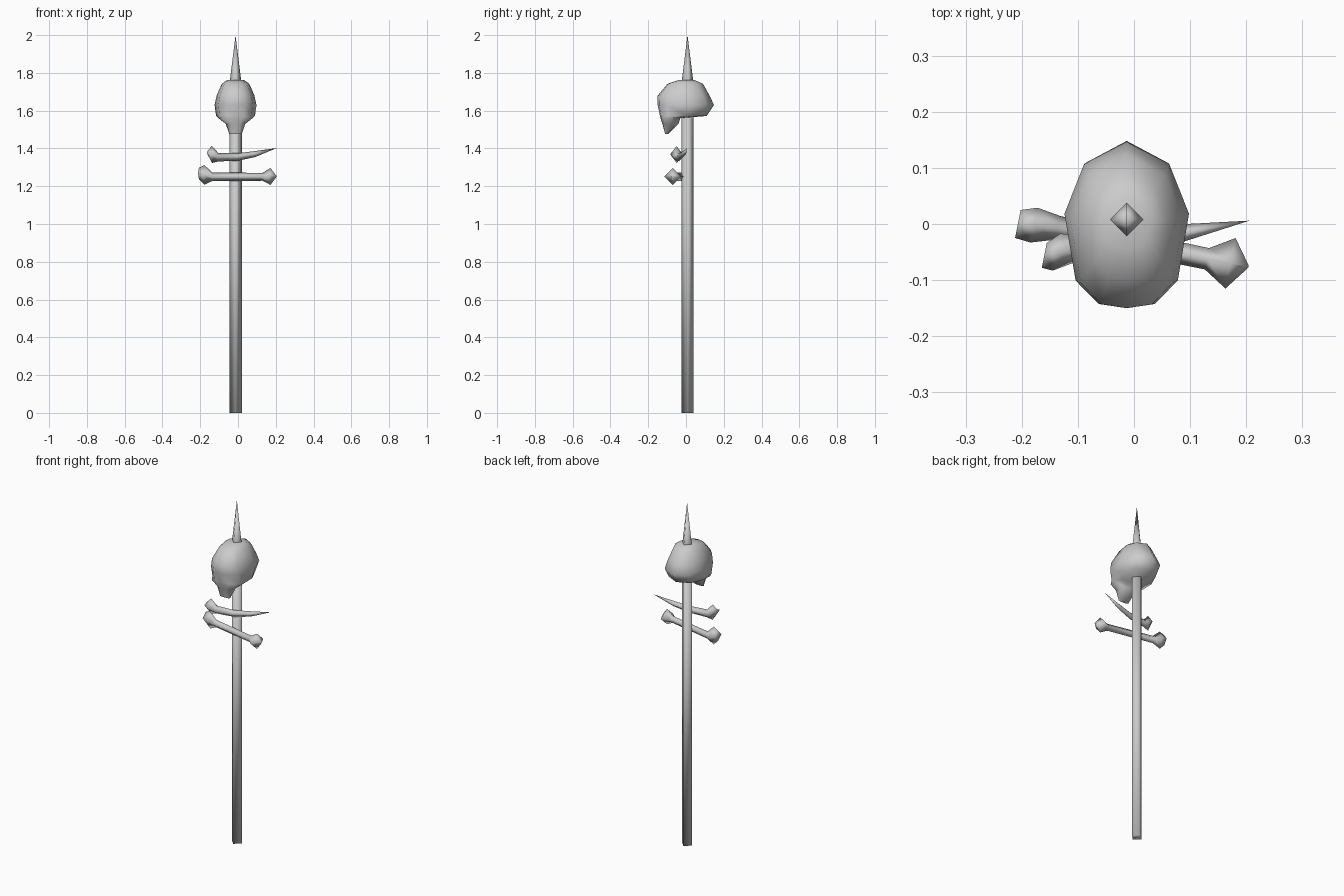
import bpy, bmesh, math
from mathutils import Vector

cube = bpy.data.objects.get("Cube")
if cube:
    bpy.data.objects.remove(cube, do_unlink=True)

bone_grey = bpy.data.materials.new("plain grey")
bone_grey.use_nodes = True
GREY = (0.6, 0.6, 0.6, 1)
bone_grey.diffuse_color = GREY
bone_grey.node_tree.nodes["Principled BSDF"].inputs["Base Color"].default_value = GREY

CX, CY = -0.013, 0.008   # pole axis


def loft(name, rings, angle):
    """Skin a list of equal-length point rings and close both ends."""
    bm = bmesh.new()
    loops = [[bm.verts.new(p) for p in ring] for ring in rings]
    n = len(loops[0])
    for a, b in zip(loops, loops[1:]):
        for i in range(n):
            j = (i + 1) % n
            bm.faces.new((a[i], a[j], b[j], b[i]))
    bm.faces.new(loops[0])
    bm.faces.new(loops[-1])
    bmesh.ops.remove_doubles(bm, verts=bm.verts, dist=0.0005)
    bmesh.ops.recalc_face_normals(bm, faces=bm.faces)
    mesh = bpy.data.meshes.new(name)
    bm.to_mesh(mesh)
    bm.free()
    obj = bpy.data.objects.new(name, mesh)
    bpy.context.collection.objects.link(obj)
    mesh.materials.append(bone_grey)
    bpy.ops.object.select_all(action="DESELECT")
    obj.select_set(True)
    bpy.context.view_layer.objects.active = obj
    bpy.ops.object.shade_smooth_by_angle(angle=math.radians(angle))
    return obj


def diamond(z, r):
    return [(CX + r * x, CY + r * y, z) for x, y in ((1, 0), (0, 1), (-1, 0), (0, -1))]


# Square pole set cornerwise, and the spike leaving the crown
loft("pole", [diamond(0, 0.033), diamond(1.62, 0.033)], 100)
loft("spike", [diamond(1.70, 0.033), diamond(1.76, 0.030), diamond(2.0, 0.0)], 100)

# Skull: one half outline, mirrored, scaled at each height
HALF = [(0, -1), (0.45, -0.95), (0.82, -0.67), (1, 0.13), (0.68, 0.73), (0, 1)]
OUTLINE = HALF + [(-x, y) for x, y in HALF[-2:0:-1]]


def skull_ring(z, front, back, half_width):
    mid, reach = (front + back) / 2, (back - front) / 2
    return [(CX + half_width * x, mid + reach * y, z) for x, y in OUTLINE]


loft("skull", [skull_ring(*layer) for layer in (
    (1.762, -0.04, 0.045, 0.045),
    (1.742, -0.098, 0.09, 0.073),
    (1.68, -0.15, 0.125, 0.100),
    (1.63, -0.15, 0.148, 0.111),
    (1.572, -0.138, 0.110, 0.103),
    (1.56, -0.135, -0.03, 0.090),
    (1.53, -0.125, -0.04, 0.052),
    (1.476, -0.110, -0.095, 0.033))], 70)


# Bones: diamond sections along the length, leaning with the bone
def bone_ring(x, y, z, ry, rz, lean=0.0):
    return [(x + lean * ry, y + ry, z), (x, y, z + rz),
            (x - lean * ry, y - ry, z), (x, y, z - rz)]


loft("lower_bone", [bone_ring(*s) for s in (
    (-0.207, 0.000, 1.268, 0.025, 0.030, 0.2),
    (-0.178, -0.002, 1.260, 0.031, 0.052, 0.2),
    (-0.135, -0.007, 1.250, 0.021, 0.022, 0.2),
    (0.130, -0.062, 1.250, 0.019, 0.021, 0.2),
    (0.172, -0.070, 1.252, 0.045, 0.045, 0.2),
    (0.204, -0.076, 1.252, 0.002, 0.002, 0.2))], 100)

loft("broken_bone", [bone_ring(*s) for s in (
    (-0.160, -0.056, 1.378, 0.022, 0.012, 0.2),
    (-0.138, -0.050, 1.368, 0.033, 0.045, 0.2),
    (-0.105, -0.045, 1.354, 0.025, 0.023, 0.2),
    (0.000, -0.033, 1.355, 0.020, 0.020, 0.2),
    (0.090, -0.016, 1.370, 0.016, 0.016, 0.2),
    (0.206, 0.006, 1.402, 0.0, 0.0))], 100)
